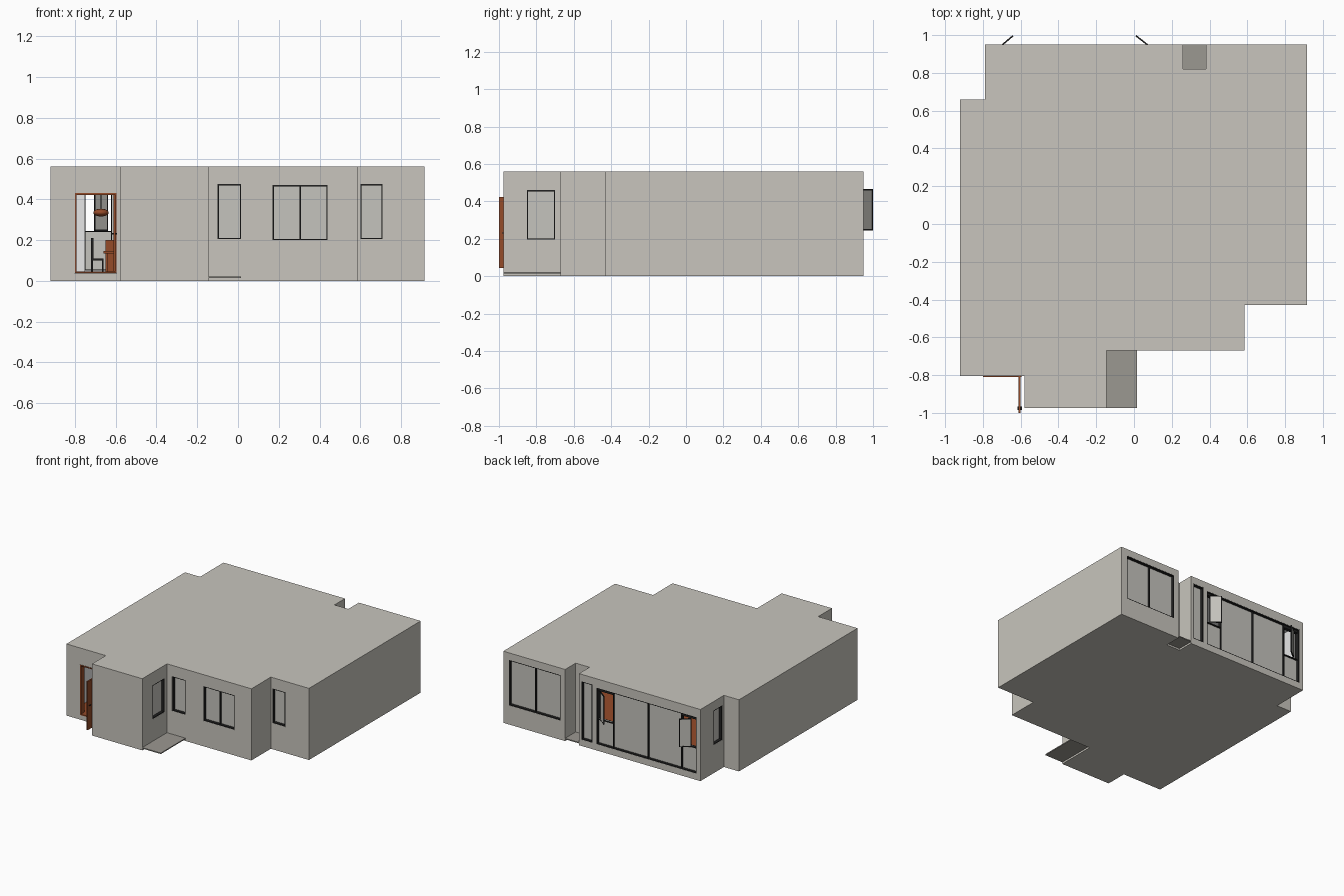
import bpy, bmesh, math
from mathutils import Matrix, Vector

if "Cube" in bpy.data.objects:
    bpy.data.objects.remove(bpy.data.objects["Cube"])


def material(name, r, g, b):
    m = bpy.data.materials.new(name)
    m.use_nodes = True
    m.diffuse_color = (r, g, b, 1)
    m.node_tree.nodes["Principled BSDF"].inputs["Base Color"].default_value = (r, g, b, 1)
    return m


WALL = material("wall_beige", 0.58, 0.56, 0.51)
PANE = material("pane_grey", 0.56, 0.55, 0.51)
FRAME = material("frame_black", 0.015, 0.015, 0.015)
WOOD = material("wood_brown", 0.30, 0.07, 0.022)
SLAB = material("slab_grey", 0.33, 0.315, 0.285)
WHITE = material("interior_white", 0.9, 0.9, 0.9)


def finish(name, bm, *mats):
    bmesh.ops.recalc_face_normals(bm, faces=bm.faces[:])
    mesh = bpy.data.meshes.new(name)
    bm.to_mesh(mesh)
    bm.free()
    for m in mats:
        mesh.materials.append(m)
    ob = bpy.data.objects.new(name, mesh)
    bpy.context.collection.objects.link(ob)
    return ob


def add_box(bm, lo, hi, index=0, matrix=Matrix()):
    lo, hi = Vector(lo), Vector(hi)
    place = matrix @ Matrix.Translation((lo + hi) / 2) @ Matrix.Diagonal((hi - lo).to_4d())
    verts = bmesh.ops.create_cube(bm, size=1, matrix=place)["verts"]
    for f in {f for v in verts for f in v.link_faces}:
        f.material_index = index


def box(name, lo, hi, mat):
    bm = bmesh.new()
    add_box(bm, lo, hi)
    return finish(name, bm, mat)


def prism(name, outline, z0, z1, mat):
    bm = bmesh.new()
    face = bm.faces.new([bm.verts.new((x, y, z0)) for x, y in outline])
    top = bmesh.ops.extrude_face_region(bm, geom=[face])["geom"]
    bmesh.ops.translate(bm, vec=(0, 0, z1 - z0),
                        verts=[v for v in top if isinstance(v, bmesh.types.BMVert)])
    return finish(name, bm, mat)


def inset(outline, d):
    """Shrink a counter-clockwise right-angled outline by d."""
    result = []
    for i, p in enumerate(outline):
        p, a, b = Vector(p), Vector(outline[i - 1]), Vector(outline[(i + 1) % len(outline)])
        e, f = (p - a).normalized(), (b - p).normalized()
        result.append((p.x - (e.y + f.y) * d, p.y + (e.x + f.x) * d))
    return result


# House shell
outline = [(-0.92, -0.805), (-0.58, -0.805), (-0.58, -0.975), (-0.145, -0.975),
           (-0.145, -0.67), (0.585, -0.67), (0.585, -0.43), (0.915, -0.43),
           (0.915, 0.95), (0.38, 0.95), (0.38, 0.82), (0.26, 0.82),
           (0.26, 0.95), (-0.79, 0.95), (-0.79, 0.66), (-0.92, 0.66)]
HEIGHT, PLINTH, THICK = 0.56, 0.037, 0.04
shell = prism("house_shell", outline, PLINTH, HEIGHT, WALL)
prism("base_plinth", outline, 0, PLINTH, WALL)
rooms = prism("rooms_cutter", inset(outline, THICK), PLINTH + 0.006, HEIGHT - 0.03, WHITE)
prism("wood_floor", inset(outline, THICK + 0.002), PLINTH + 0.004, PLINTH + 0.008, WOOD)


def wall_matrix(axis, plane, side):
    """Local x runs along the wall, local y points inward, z is up."""
    if axis == "y":
        return Matrix(((1, 0, 0, 0), (0, -side, 0, plane), (0, 0, 1, 0), (0, 0, 0, 1)))
    return Matrix(((0, -side, 0, plane), (1, 0, 0, 0), (0, 0, 1, 0), (0, 0, 0, 1)))


cut = bmesh.new()
BAR = 0.006


def opening(axis, plane, side, a, b, z0, z1):
    m = wall_matrix(axis, plane, side)
    add_box(cut, (a, -0.02, z0), (b, THICK + 0.01, z1), 0, m)
    return m


def surround(bm, a, b, z0, z1, m, d0=0.001, d1=0.038, t=BAR):
    for x in (a, b - t):
        add_box(bm, (x, d0, z0), (x + t, d1, z1), 0, m)
    for z in (z0, z1 - t):
        add_box(bm, (a + t, d0, z), (b - t, d1, z + t), 0, m)


def window(name, axis, plane, side, a, b, z0, z1, panes=1):
    m = opening(axis, plane, side, a, b, z0, z1)
    bm = bmesh.new()
    surround(bm, a, b, z0, z1, m)
    add_box(bm, (a + BAR, 0.024, z0 + BAR), (b - BAR, 0.030, z1 - BAR), 1, m)
    for i in range(1, panes):
        x = a + (b - a) * i / panes
        add_box(bm, (x - BAR / 2, 0.008, z0), (x + BAR / 2, 0.034, z1), 0, m)
    finish(name, bm, FRAME, PANE)


# Windows
window("entry_bay_window", "x", -0.145, 1, -0.85, -0.70, 0.195, 0.46)
window("front_narrow_window", "y", -0.67, -1, -0.10, 0.015, 0.205, 0.475)
window("front_wide_window", "y", -0.67, -1, 0.17, 0.44, 0.20, 0.47, 2)
window("front_side_window", "y", -0.43, -1, 0.60, 0.71, 0.205, 0.475)
window("back_wide_window", "y", 0.95, 1, 0.42, 0.865, 0.15, 0.505, 2)
window("back_glass_door", "y", 0.95, 1, 0.145, 0.24, 0.05, 0.505)
window("back_corner_window", "x", -0.79, -1, 0.68, 0.79, 0.22, 0.49)

# Back glazing with two open end sashes
SILL, HEAD = 0.245, 0.465
bays = [-0.755, -0.62, -0.33, -0.03, 0.11]
m = opening("y", 0.95, 1, bays[0], bays[-1], 0.05, 0.49)
bm = bmesh.new()
surround(bm, bays[0], bays[-1], 0.05, 0.49, m)
for i, (a, b) in enumerate(zip(bays, bays[1:])):
    end_bay = i in (0, 3)
    add_box(bm, (a, 0.022, 0.05), (b, 0.028, SILL if end_bay else 0.49), 1, m)
    if i:
        add_box(bm, (a - BAR / 2, 0.010, 0.05), (a + BAR / 2, 0.036, 0.49), 0, m)
    if end_bay:
        add_box(bm, (a, 0.010, SILL - BAR), (b, 0.036, SILL), 0, m)
        add_box(bm, (a, 0.010, HEAD), (b, 0.036, 0.49), 0, m)
finish("back_glazing", bm, FRAME, PANE)

for name, hinge, tip in (("right_open_sash", -0.705, -0.64), ("left_open_sash", 0.08, 0.01)):
    run = Vector((tip - hinge, 0.055, 0))
    m = Matrix.Translation((hinge, 0.942, 0)) @ Matrix.Rotation(math.atan2(run.y, run.x), 4, "Z")
    bm = bmesh.new()
    surround(bm, 0, run.length, SILL, HEAD, m, -0.004, 0.004)
    add_box(bm, (BAR, -0.003, SILL + BAR), (run.length - BAR, 0.003, HEAD - BAR), 1, m)
    finish(name, bm, FRAME, PANE)

# Front doorway, open leaf and handle
m = opening("y", -0.805, -1, -0.80, -0.595, 0.03, 0.43)
bm = bmesh.new()
surround(bm, -0.80, -0.595, 0.038, 0.43, m, -0.004, 0.042, 0.008)
finish("front_door_frame", bm, WOOD)
box("front_door_leaf", (-0.611, -1.0, 0.045), (-0.600, -0.809, 0.424), WOOD)
box("front_door_handle", (-0.618, -0.985, 0.228), (-0.594, -0.965, 0.234), FRAME)

# Cut the rooms and openings out of the shell
openings = finish("openings_cutter", cut, WALL)
bpy.context.view_layer.objects.active = shell
for cutter in (rooms, openings):
    mod = shell.modifiers.new(cutter.name, "BOOLEAN")
    mod.operation, mod.solver, mod.object = "DIFFERENCE", "EXACT", cutter
    mod.material_mode = "TRANSFER"
    bpy.ops.object.modifier_apply(modifier=mod.name)
    bpy.data.objects.remove(cutter)

# Thin outdoor slabs
box("front_terrace_slab", (-0.145, -0.975, 0.014), (0.015, -0.67, 0.022), SLAB)
box("back_notch_slab", (0.26, 0.82, 0.014), (0.38, 0.95, 0.022), SLAB)

# Furniture seen through the doorway
FLOOR = PLINTH + 0.008
bm = bmesh.new()
add_box(bm, (-0.66, 0.1, 0.135), (-0.45, 0.4, 0.147))
for x in (-0.65, -0.47):
    for y in (0.11, 0.38):
        add_box(bm, (x, y, FLOOR), (x + 0.01, y + 0.01, 0.135))
finish("dining_table", bm, WOOD)
bm = bmesh.new()
add_box(bm, (-0.72, 0.2, 0.10), (-0.66, 0.27, 0.11))
add_box(bm, (-0.72, 0.2, 0.11), (-0.71, 0.27, 0.21))
for x in (-0.72, -0.668):
    for y in (0.2, 0.262):
        add_box(bm, (x, y, FLOOR), (x + 0.008, y + 0.008, 0.10))
finish("dining_chair", bm, FRAME)
box("low_cabinet", (-0.65, 0.5, FLOOR), (-0.55, 0.6, 0.20), WOOD)

bm = bmesh.new()
bmesh.ops.create_uvsphere(bm, u_segments=20, v_segments=10, radius=0.038,
                          matrix=Matrix.Translation((-0.672, 0.25, 0.335)) @ Matrix.Diagonal((1, 1, 0.5, 1)))
for f in bm.faces:
    f.smooth = True
finish("pendant_lamp", bm, WOOD)
box("pendant_cord", (-0.674, 0.248, 0.35), (-0.670, 0.252, HEIGHT - 0.03), FRAME)
